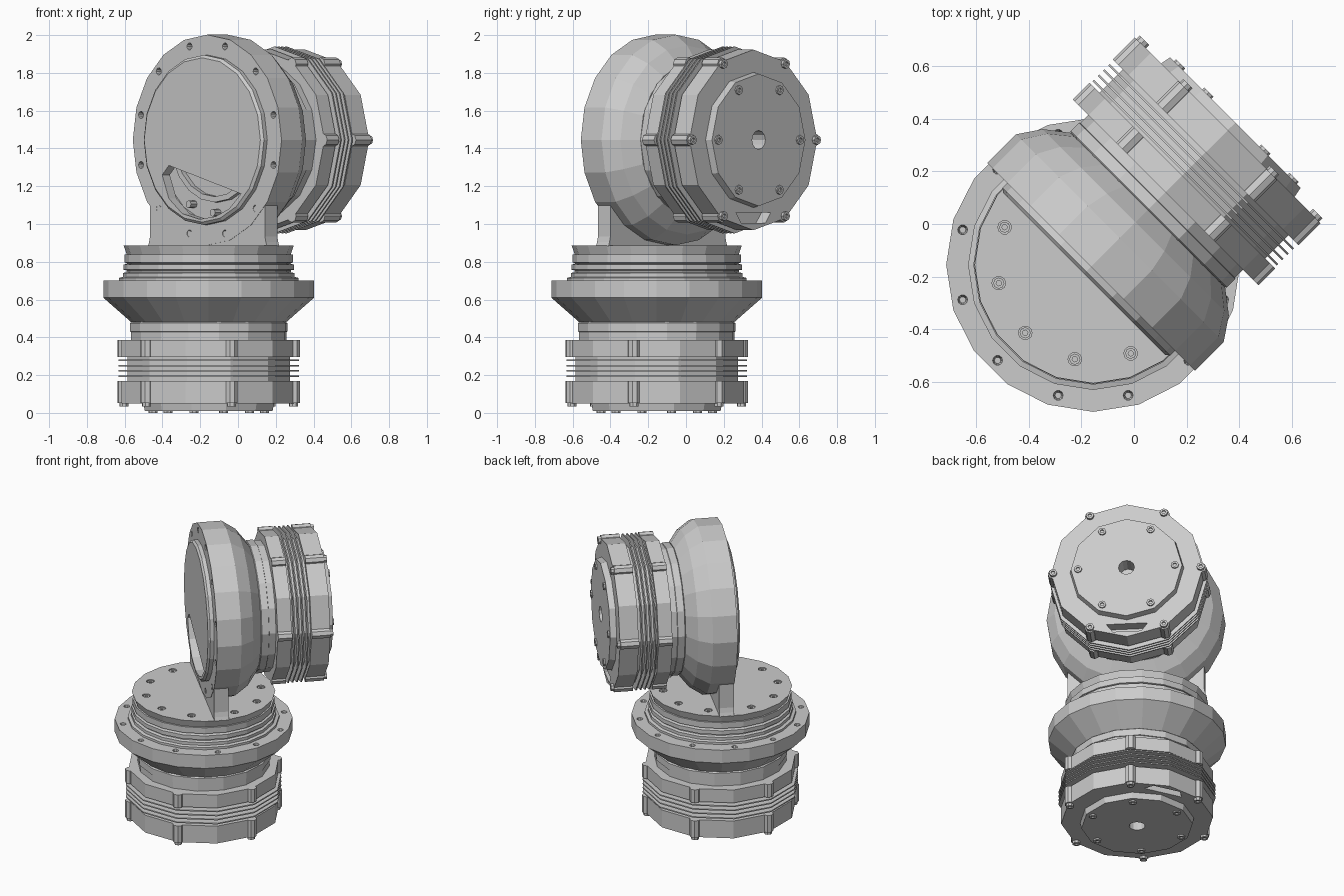
import bpy, bmesh
from math import pi, sin, cos, sqrt, radians
from mathutils import Matrix, Vector

if "Cube" in bpy.data.objects:
    bpy.data.objects.remove(bpy.data.objects["Cube"])


def lathe(bm, profile, n, x=0, y=0):
    """Closed solid of revolution from (radius, height) points; radius 0 makes a flat cap."""
    rings = []
    pts = [p for p in profile if p[0] > 0]
    for r, z in pts:
        rings.append([bm.verts.new((x + r * cos(2 * pi * i / n), y + r * sin(2 * pi * i / n), z)) for i in range(n)])
    capped = len(pts) < len(profile)
    pairs = list(zip(rings, rings[1:]))
    if not capped:
        pairs.append((rings[-1], rings[0]))
    for a, b in pairs:
        for i in range(n):
            j = (i + 1) % n
            bm.faces.new((a[i], a[j], b[j], b[i]))
    if capped:
        bm.faces.new(rings[0])
        bm.faces.new(rings[-1])


def prism(bm, pts, z0, z1):
    a = [bm.verts.new((x, y, z0)) for x, y in pts]
    b = [bm.verts.new((x, y, z1)) for x, y in pts]
    bm.faces.new(a)
    bm.faces.new(b)
    for i in range(len(pts)):
        j = (i + 1) % len(pts)
        bm.faces.new((a[i], a[j], b[j], b[i]))


def build(name, bm, M):
    bmesh.ops.recalc_face_normals(bm, faces=bm.faces)
    me = bpy.data.meshes.new(name)
    bm.to_mesh(me)
    bm.free()
    ob = bpy.data.objects.new(name, me)
    ob.matrix_world = M
    bpy.context.collection.objects.link(ob)
    return ob


def turned(name, profile, n, M):
    bm = bmesh.new()
    lathe(bm, profile, n)
    return build(name, bm, M)


def cyl(r, z0, z1):
    return [(0, z0), (r, z0), (r, z1), (0, z1)]


def ring_of(name, profile, n, radius, angles, M):
    bm = bmesh.new()
    for a in angles:
        lathe(bm, profile, n, radius * cos(radians(a)), radius * sin(radians(a)))
    return build(name, bm, M)


def cut(ob, cutter):
    cutter.hide_render = True
    m = ob.modifiers.new("cut", 'BOOLEAN')
    m.operation, m.object, m.solver = 'DIFFERENCE', cutter, 'EXACT'
    bpy.context.view_layer.update()
    me = bpy.data.meshes.new_from_object(ob.evaluated_get(bpy.context.evaluated_depsgraph_get()))
    ob.modifiers.clear()
    ob.data = me
    bpy.data.objects.remove(cutter)


HEX = range(0, 360, 60)
TWELVE = range(15, 375, 30)


def actuator(tag, M, flange_profile, flange_top, flange_M):
    # end cap with centre bore
    turned(tag + "_end_cap", [(.05, .06), (.05, .01), (.35, .01), (.36, .06)], 12, M)
    socket = [(0, .01), (.012, .01), (.012, 0), (.025, 0), (.025, .03), (0, .03)]
    ring_of(tag + "_cap_screws", socket, 8, .305, HEX, M)
    # rear motor block with cable window
    rear = turned(tag + "_rear_block", cyl(.478, .05, .17), 12, M)
    bm = bmesh.new()
    prism(bm, [(-.13, -.385), (.13, -.385), (.09, -.44), (-.09, -.44)], .03, .12)
    cut(rear, build(tag + "_window_cutter", bm, M))
    cut(rear, turned(tag + "_bore_cutter", cyl(.05, .0, .12), 12, M))
    # core and cooling fins
    turned(tag + "_core", cyl(.445, .165, .30), 12, M)
    bm = bmesh.new()
    for z in (.19, .218, .246, .274):
        lathe(bm, cyl(.495, z, z + .008), 12)
    build(tag + "_cooling_fins", bm, M)
    # front motor block and bolt bosses
    turned(tag + "_front_block", cyl(.478, .295, .385), 12, M)
    bm = bmesh.new()
    for a in HEX:
        x, y = .465 * cos(radians(a)), .465 * sin(radians(a))
        lathe(bm, cyl(.034, .052, .17), 8, x, y)
        lathe(bm, cyl(.034, .295, .385), 8, x, y)
        lathe(bm, [(p, z + .033) for p, z in socket], 8, x, y)
    build(tag + "_bolt_bosses", bm, M)
    # neck and conical flange with screw holes
    turned(tag + "_neck", [(0, .38), (.415, .38), (.415, .428), (.42, .43), (.42, .475), (.40, .49), (0, .49)], 16, M)
    fl = turned(tag + "_flange", flange_profile, 20, flange_M)
    holes = [(0, flange_top - .035), (.012, flange_top - .03), (.019, flange_top), (.019, flange_top + .02), (0, flange_top + .02)]
    cut(fl, ring_of(tag + "_hole_cutter", holes, 10, .513, TWELVE, flange_M))


# placement: lower axis is vertical, upper axis points along +x+y
k = sqrt(.5)
base = Matrix.Translation((-.155, -.155, 0))
low = base @ Matrix.Rotation(radians(165), 4, 'Z')
up = Matrix(((k, 0, -k, .392), (-k, 0, -k, .392), (0, 1, 0, 1.445), (0, 0, 0, 1)))

actuator("lower", low, [(0, .48), (.41, .48), (.558, .61), (.558, .70), (0, .70)], .70, base)
actuator("upper", up, [(0, .48), (.415, .48), (.50, .545), (.557, .63), (.557, .785), (.44, .785), (.44, .70), (0, .70)], .785, up)

# stacked output rings on the lower actuator
turned("output_rings", [(0, .69), (.475, .69), (.475, .715), (.455, .72), (.455, .74), (.435, .745), (.435, .755),
                        (.452, .758), (.452, .785), (.43, .79), (.445, .797), (.445, .838), (0, .838)], 20, base)

# bracket base disc with screw recesses
disc = turned("bracket_base", [(0, .835), (.433, .835), (.45, .885), (0, .885)], 20, base)
angles = [c + d for c in (45, 225) for d in (-68, -34, 0, 34, 68)]
cut(disc, ring_of("disc_cutter", cyl(.026, .865, .9), 10, .365, angles, base))
ring_of("bracket_screws", [(0, .872), (.01, .872), (.01, .88), (.021, .88), (.021, .86), (0, .86)], 8, .365, angles, base)

# upright bracket plate joining the disc to the upper rim, flared at the foot
arc = [.43 - .86 * i / 12 for i in range(13)]
outline = [(-.445, -.562), (-.43, -.545), (-.43, -.51)]
foot = [(-.46, -.562)] + [(-.437, -.54), (-.43, -.51)]
pts = [(.43, -.51), (.437, -.54), (.445, -.562), (-.445, -.562), (-.437, -.54), (-.43, -.51)]
pts += [(-p, -sqrt(.5 ** 2 - p * p)) for p in arc]
bm = bmesh.new()
prism(bm, pts, .69, .783)
build("bracket_upright", bm, up)

# front cover plate with the angled opening
cover = turned("front_cover", [(0, .765), (.45, .765), (.45, .81), (.435, .822), (0, .822)], 20, up)
bm = bmesh.new()
prism(bm, [(-.30, -.185), (-.25, -.135), (.29, -.285), (.20, -.365), (.10, -.405), (-.02, -.42), (-.15, -.39), (-.25, -.31)], .74, .85)
cut(cover, build("opening_cutter", bm, up))

# parts seen inside the opening
turned("inner_ring", [(.30, .695), (.30, .73), (.33, .73), (.33, .695)], 20, up)
ring_of("inner_screws", cyl(.02, .695, .745), 8, .385, [-62, -90, -118], up)
